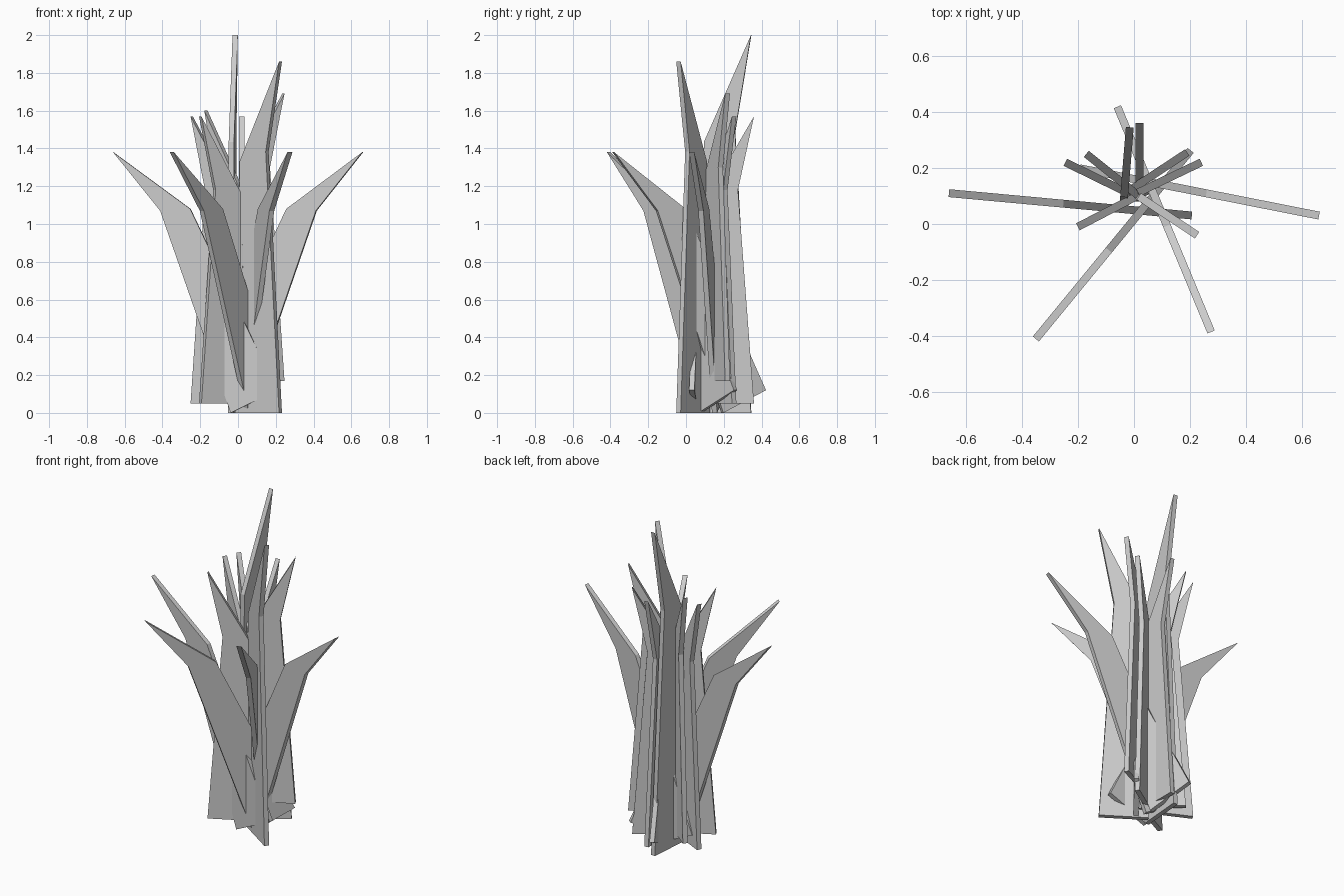
import bpy, bmesh
from mathutils import Vector

if "Cube" in bpy.data.objects:
    bpy.data.objects.remove(bpy.data.objects["Cube"])

THICK = 0.028
# Outlines as (distance inward from the tip, height)
UPRIGHT = [(0, 1.52), (0.085, 1.13), (0, 0), (0.28, 0), (0.25, 1.09)]
LEANING = [(0, 1.38), (0.25, 1.07), (0.625, 0.0), (0.87, 0.12), (0.41, 1.08)]


def slab(name, outline, tip, toward, z0=0.0, zscale=1.0):
    """Flat leaf: outline stood up along the line tip -> toward, then thickened."""
    start = Vector((tip[0], tip[1], 0))
    d = (Vector((toward[0], toward[1], 0)) - start).normalized()
    side = Vector((-d.y, d.x, 0)) * THICK
    bm = bmesh.new()
    verts = [bm.verts.new(start + d * u + Vector((0, 0, z0 + z * zscale)) - side / 2)
             for u, z in outline]
    face = bm.faces.new(verts)
    ext = bmesh.ops.extrude_face_region(bm, geom=[face])
    bmesh.ops.translate(bm, vec=side,
                        verts=[g for g in ext["geom"] if isinstance(g, bmesh.types.BMVert)])
    bmesh.ops.recalc_face_normals(bm, faces=bm.faces)
    mesh = bpy.data.meshes.new(name)
    bm.to_mesh(mesh)
    bm.free()
    bpy.context.collection.objects.link(bpy.data.objects.new(name, mesh))


# Upright leaves: tip, inward target, base height, vertical stretch
uprights = [
    ((-0.015, 0.345), (-0.035, 0.10), 0.0, 2.0 / 1.52),
    ((0.225, -0.04), (-0.03, 0.13), 0.0, 1.86 / 1.52),
    ((0.02, 0.36), (0.02, 0.09), 0.05, 1.0),
    ((0.24, 0.22), (-0.01, 0.10), 0.17, 1.0),
    ((0.19, 0.255), (0.0, 0.13), 0.05, 1.0),
    ((-0.245, 0.22), (0.0, 0.10), 0.05, 1.0),
    ((-0.17, 0.25), (0.03, 0.09), 0.08, 1.0),
    ((-0.20, -0.01), (0.05, 0.12), 0.05, 1.0),
]
for i, (tip, toward, z0, zs) in enumerate(uprights):
    slab(f"upright_leaf_{i + 1}", UPRIGHT, tip, toward, z0, zs)

# Outer leaves leaning away from the clump
leaning = [
    ((-0.66, 0.11), (0.21, 0.03)),
    ((0.66, 0.03), (-0.20, 0.20)),
    ((-0.35, -0.41), (0.20, 0.26)),
    ((0.275, -0.385), (-0.06, 0.42)),
]
for i, (tip, toward) in enumerate(leaning):
    slab(f"leaning_leaf_{i + 1}", LEANING, tip, toward)
